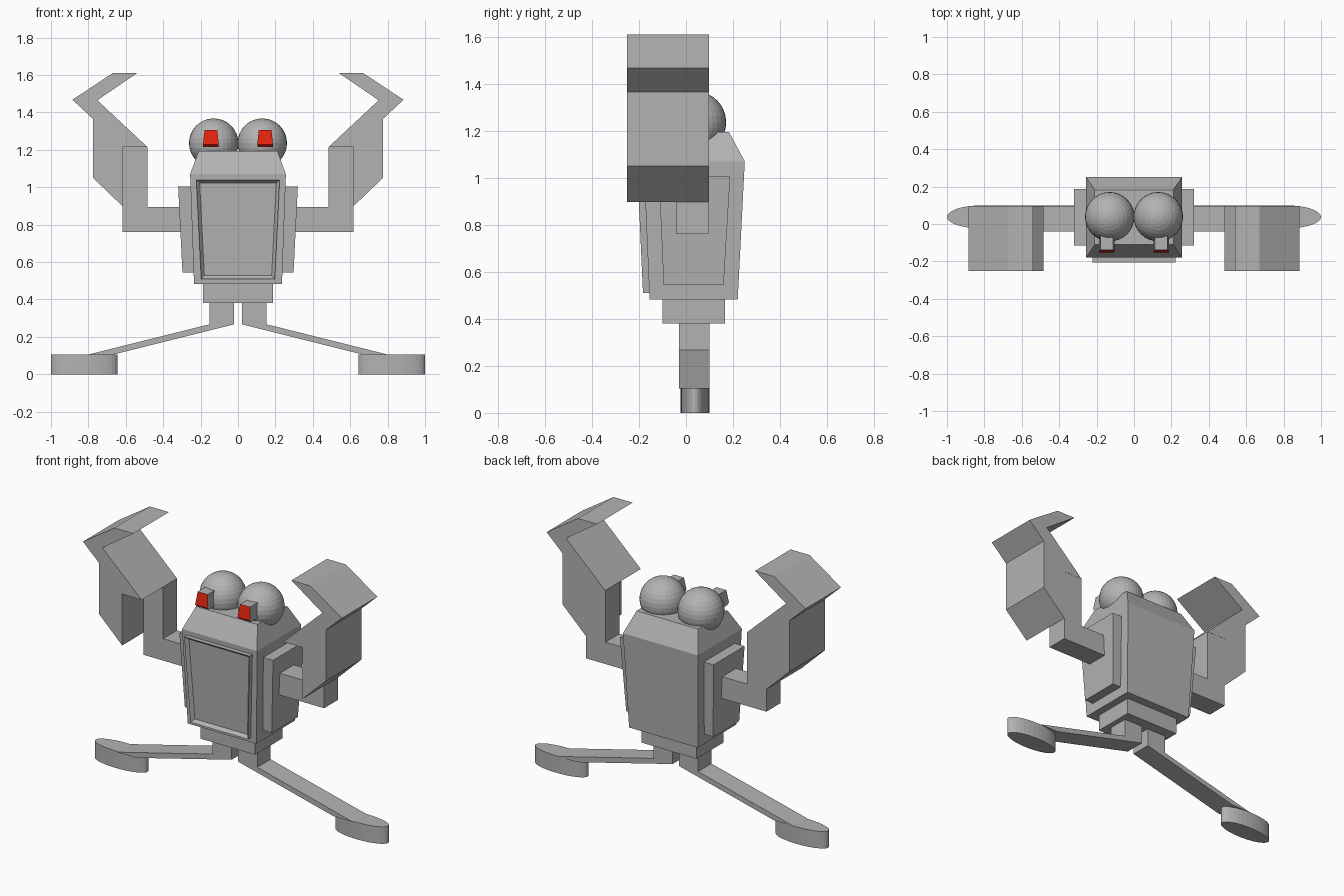
import bpy, bmesh
from mathutils import Matrix

if "Cube" in bpy.data.objects:
    bpy.data.objects.remove(bpy.data.objects["Cube"])


def material(name, rgb):
    m = bpy.data.materials.new(name)
    m.diffuse_color = (*rgb, 1)
    m.use_nodes = True
    m.node_tree.nodes["Principled BSDF"].inputs["Base Color"].default_value = m.diffuse_color
    return m


GREY = material("grey", (0.45, 0.45, 0.45))
RED = material("red", (0.78, 0.018, 0.005))


def finish(bm, name, mats=(GREY,)):
    bmesh.ops.recalc_face_normals(bm, faces=bm.faces[:])
    me = bpy.data.meshes.new(name)
    bm.to_mesh(me)
    bm.free()
    for m in mats:
        me.materials.append(m)
    ob = bpy.data.objects.new(name, me)
    bpy.context.collection.objects.link(ob)
    return ob


def loft(rects):
    """Stack of rectangles (x0, x1, y0, y1, z) joined from bottom to top."""
    bm = bmesh.new()
    rings = [[bm.verts.new(p) for p in ((a, c, z), (b, c, z), (b, d, z), (a, d, z))]
             for a, b, c, d, z in rects]
    for lo, hi in zip(rings, rings[1:]):
        for i in range(4):
            j = (i + 1) % 4
            bm.faces.new((lo[i], lo[j], hi[j], hi[i]))
    bm.faces.new(rings[0][::-1])
    bm.faces.new(rings[-1])
    return bm


def extrude(points, s, y0, y1):
    """Front profile (x, z), mirrored by s, extruded along y."""
    bm = bmesh.new()
    front = [bm.verts.new((s * x, y0, z)) for x, z in points]
    back = [bm.verts.new((s * x, y1, z)) for x, z in points]
    n = len(points)
    for i in range(n):
        j = (i + 1) % n
        bm.faces.new((front[i], front[j], back[j], back[i]))
    bm.faces.new(front)
    bm.faces.new(back[::-1])
    return bm


# Body and hips
finish(loft([(-.235, .235, -.155, .22, .482), (-.256, .256, -.18, .25, 1.07),
             (-.21, .21, -.11, .183, 1.195)]), "body")
finish(loft([(-.187, .187, -.10, .165, .38), (-.187, .187, -.10, .165, .49)]), "hips")

# Front panel with a recessed centre
bm = loft([(-.197, .197, -.183, -.10, .51), (-.223, .223, -.207, -.10, 1.04)])
bmesh.ops.recalc_face_normals(bm, faces=bm.faces[:])
face = min(bm.faces, key=lambda f: f.normal.y)
bmesh.ops.inset_region(bm, faces=[face], thickness=.025, depth=0)
bmesh.ops.translate(bm, verts=face.verts[:], vec=(0, .02, 0))
finish(bm, "front_panel")

ARM = [(.30, .76), (.617, .76), (.617, 1.215), (.484, 1.215), (.484, .895), (.30, .895)]
CLAW = [(.617, .898), (.775, 1.05), (.775, 1.365), (.885, 1.468), (.67, 1.61),
        (.54, 1.61), (.752, 1.465), (.484, 1.215), (.617, 1.215)]
LEG = [(.022, .39), (.153, .39), (.153, .267), (.807, .104), (.674, .104), (.022, .267)]

for s, side in ((-1, "left"), (1, "right")):
    # Shoulder plate
    lo, hi = sorted((s * .20, s * .297)), sorted((s * .20, s * .32))
    finish(loft([(*lo, -.095, .16, .543), (*hi, -.115, .188, 1.005)]), side + "_shoulder_plate")

    # Arm, claw and leg
    finish(extrude(ARM, s, -.04, .096), side + "_arm")
    finish(extrude(CLAW, s, -.25, .097), side + "_claw")
    finish(extrude(LEG, s, -.03, .10), side + "_leg")

    # Oval foot
    bm = bmesh.new()
    bmesh.ops.create_cone(bm, cap_ends=True, segments=32, radius1=1, radius2=1, depth=1,
                          matrix=Matrix.Translation((s * .822, .038, .0525))
                          @ Matrix.Diagonal((.178, .061, .105, 1)))
    finish(bm, side + "_foot")

    # Eyeball
    bm = bmesh.new()
    bmesh.ops.create_uvsphere(bm, u_segments=32, v_segments=16, radius=.132,
                              matrix=Matrix.Translation((s * .13, .039, 1.236)))
    finish(bm, side + "_eyeball")

    # Pupil block, red on its front faces
    c = s * .145
    bm = loft([(c - .042, c + .042, -.138, -.05, 1.215), (c - .042, c + .042, -.152, -.05, 1.228),
               (c - .034, c + .034, -.138, -.05, 1.305)])
    bmesh.ops.recalc_face_normals(bm, faces=bm.faces[:])
    for f in bm.faces:
        f.material_index = int(f.normal.y < -.5)
    finish(bm, side + "_pupil", (GREY, RED))
